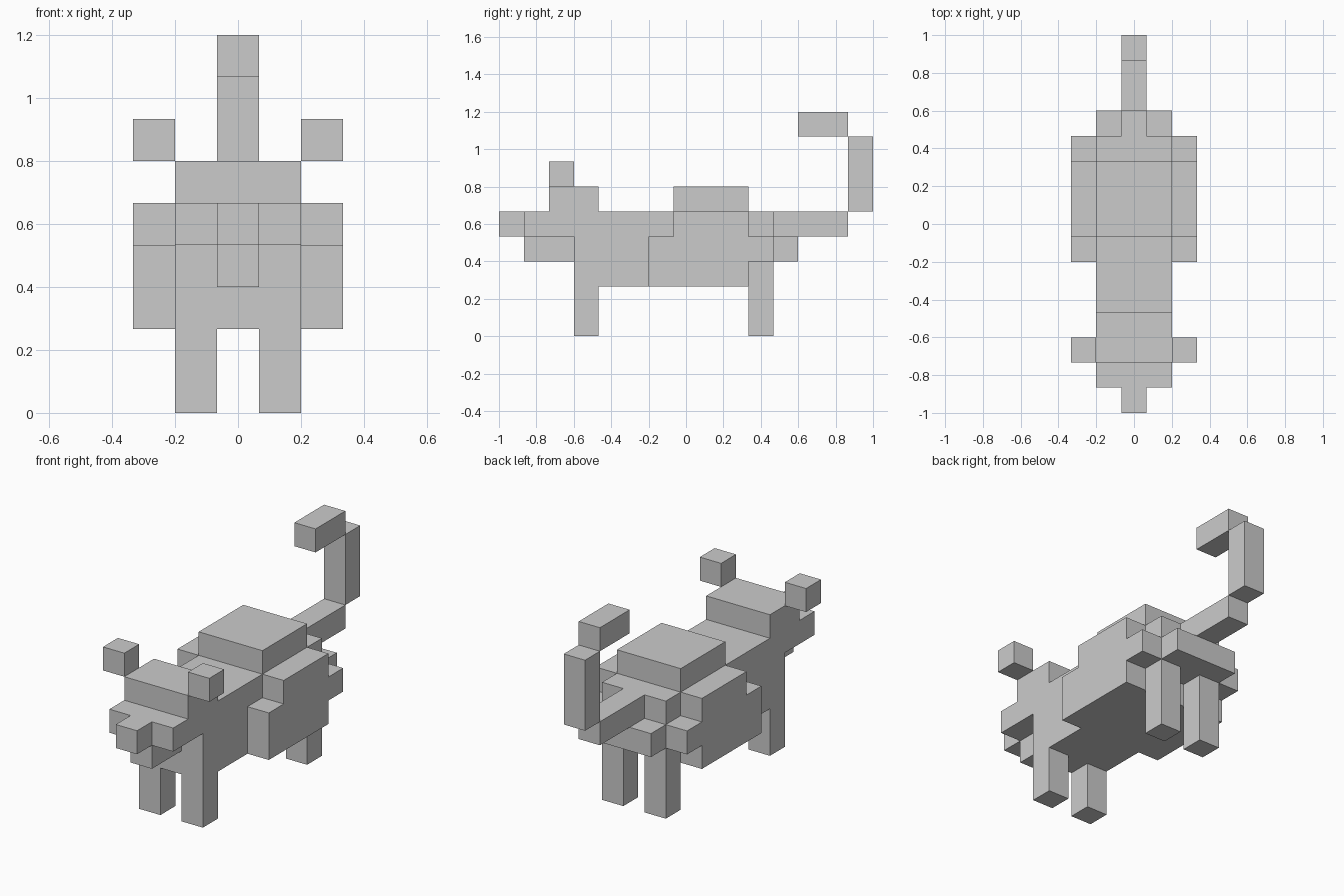
import bpy
import bmesh
from mathutils import Vector

cube = bpy.data.objects.get("Cube")
if cube:
    bpy.data.objects.remove(cube, do_unlink=True)

U = 2 / 15  # size of one block

grey = bpy.data.materials.new("plain grey")
grey.use_nodes = True
grey.diffuse_color = (0.6, 0.6, 0.6, 1)
grey.node_tree.nodes["Principled BSDF"].inputs["Base Color"].default_value = grey.diffuse_color


def blocks(name, *boxes):
    """Boxes as (x, y, z) ranges in block units; y counts from the front."""
    bm = bmesh.new()
    for box in boxes:
        low, high = (Vector(corner) for corner in zip(*box))
        verts = bmesh.ops.create_cube(bm, size=1)["verts"]
        for v in verts:
            for i in range(3):
                v.co[i] = (high[i] if v.co[i] > 0 else low[i]) * U
            v.co.y -= 1
    mesh = bpy.data.meshes.new(name)
    bm.to_mesh(mesh)
    bm.free()
    mesh.materials.append(grey)
    obj = bpy.data.objects.new(name, mesh)
    bpy.context.collection.objects.link(obj)


def pair(name, *boxes):
    """The same boxes on the left (+x) and mirrored on the right."""
    blocks("left_" + name, *boxes)
    blocks("right_" + name, *[((-x[1], -x[0]), y, z) for x, y, z in boxes])


WIDE = (-1.5, 1.5)
THIN = (-0.5, 0.5)
LEG = (0.5, 1.5)
SIDE = (1.5, 2.5)

# Head
blocks("nose", (THIN, (0, 1), (4, 5)))
blocks("muzzle", (WIDE, (1, 3), (4, 5)))
blocks("jaw", (THIN, (1, 3), (3, 4)))
blocks("head_top", (WIDE, (2, 4), (5, 6)))
pair("ear", (SIDE, (2, 3), (6, 7)))

# Body
blocks("body", (WIDE, (3, 10), (2, 5)))
blocks("back_hump", (WIDE, (7, 10), (5, 6)))
blocks("rump", (WIDE, (10, 11), (3, 5)), (WIDE, (11, 12), (3, 4)))
pair("flank", (SIDE, (6, 7), (2, 4)), (SIDE, (7, 10), (2, 5)), (SIDE, (10, 11), (3, 4)))

# Legs
pair("front_leg", (LEG, (3, 4), (0, 2)))
pair("rear_leg", (LEG, (10, 11), (0, 3)))

# Tail
blocks("tail_base", (THIN, (11, 14), (4, 5)))
blocks("tail_upright", (THIN, (14, 15), (5, 8)))
blocks("tail_tip", (THIN, (12, 14), (8, 9)))
